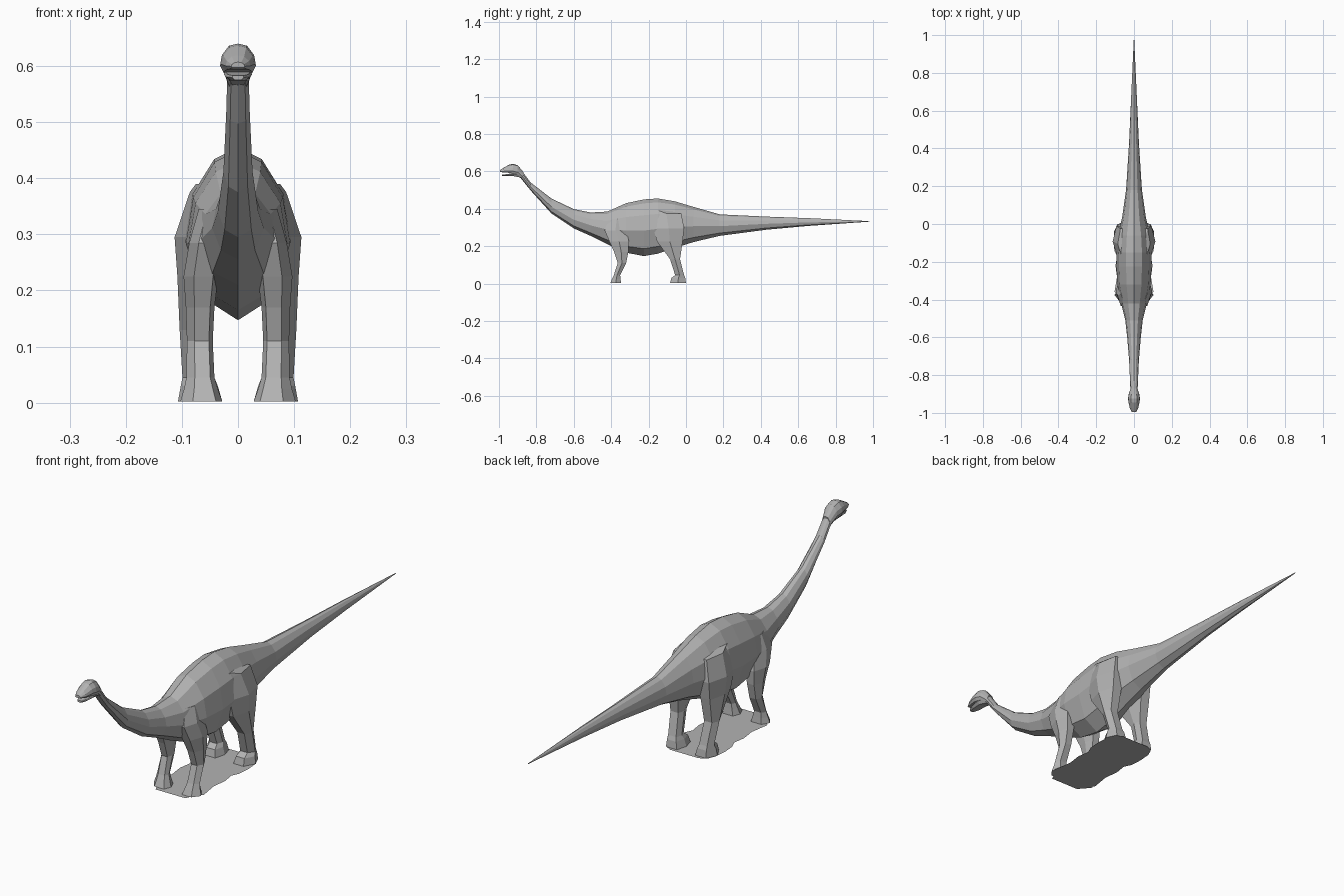
import bpy, bmesh

grey = bpy.data.materials.new("stone grey")
grey.diffuse_color = (0.45, 0.45, 0.45, 1)


def finish(bm, name):
    bmesh.ops.recalc_face_normals(bm, faces=bm.faces)
    mesh = bpy.data.meshes.new(name)
    bm.to_mesh(mesh)
    bm.free()
    mesh.materials.append(grey)
    obj = bpy.data.objects.new(name, mesh)
    bpy.context.collection.objects.link(obj)
    return obj


def loft(name, rings):
    """Skin equal-length point rings and cap both ends."""
    bm = bmesh.new()
    rows = [[bm.verts.new(p) for p in ring] for ring in rings]
    n = len(rows[0])
    for a, b in zip(rows, rows[1:]):
        for i in range(n):
            j = (i + 1) % n
            bm.faces.new((a[i], a[j], b[j], b[i]))
    bm.faces.new(rows[0])
    bm.faces.new(rows[-1])
    return finish(bm, name)


def spine(name, stations, half):
    """Loft along y; station = (y, top, bottom, half width)."""
    full = half + [(-u, t) for u, t in half[-2:0:-1]]
    loft(name, [[(u * w, y, b + t * (top - b)) for u, t in full]
                for y, top, b, w in stations])


# Half cross-section: (width fraction, height fraction), back to belly
SECTION = [(0, 1), (.45, .93), (.86, .72), (1, .45), (.66, .13), (0, 0)]

# Neck, trunk and tail
spine("body", [
    (-.92, .63, .585, .018), (-.885, .612, .565, .019), (-.83, .54, .497, .021),
    (-.72, .455, .375, .026), (-.60, .398, .295, .036), (-.51, .38, .255, .046),
    (-.42, .385, .21, .068), (-.32, .43, .165, .088), (-.225, .45, .147, .093),
    (-.15, .455, .16, .094), (-.06, .44, .19, .084), (.04, .41, .222, .062),
    (.18, .37, .255, .042), (.43, .358, .288, .026), (.65, .35, .308, .016),
    (.98, .334, .331, .001)], SECTION)

# Skull and lower jaw, slightly parted
spine("skull", [
    (-.995, .607, .597, .012), (-.975, .619, .594, .022), (-.945, .636, .592, .029),
    (-.925, .64, .588, .032), (-.90, .633, .583, .028), (-.87, .597, .56, .018)],
    [(0, 1), (.5, .93), (.9, .6), (1, .25), (.8, 0), (0, 0)])
spine("lower_jaw", [
    (-.985, .583, .575, .010), (-.96, .585, .574, .021), (-.92, .592, .574, .025),
    (-.88, .59, .566, .017)], [(0, 1), (.9, 1), (1, .6), (.6, 0), (0, 0)])


def leg(name, sections):
    """Six-sided limb down z; section = (z, y0, y1, x inner, x outer)."""
    for side, sx in (("right", 1), ("left", -1)):
        rings = []
        for z, y0, y1, xi, xo in sections:
            dy, dx = y1 - y0, xo - xi
            pts = [(.15, 0), (.7, 0), (1, .5), (.75, 1), (.15, 1), (0, .5)]
            rings.append([(sx * (xi + u * dx), y0 + v * dy, z) for u, v in pts])
        loft(f"{name}_{side}", rings)


leg("hind_leg", [
    (.39, -.19, -.10, .02, .075), (.375, -.185, -.025, .03, .086),
    (.295, -.175, -.01, .03, .113), (.225, -.155, -.018, .04, .108),
    (.13, -.085, -.032, .048, .104), (.045, -.058, -.010, .042, .099),
    (.03, -.078, -.004, .036, .102), (.002, -.085, 0, .028, .107)])
leg("front_leg", [
    (.345, -.41, -.33, .02, .07), (.285, -.435, -.32, .03, .087),
    (.225, -.41, -.305, .035, .097), (.17, -.385, -.308, .042, .093),
    (.11, -.365, -.32, .045, .091), (.045, -.386, -.352, .042, .092),
    (.025, -.395, -.35, .036, .096), (.002, -.405, -.347, .028, .103)])

# Thin jagged base sheet under the feet
edge = [(.01, .062), (-.005, .09), (-.04, .104), (-.09, .108), (-.14, .104),
        (-.17, .09), (-.22, .098), (-.28, .09), (-.36, .103), (-.375, .085),
        (-.42, .065)]
bm = bmesh.new()
rows = [[bm.verts.new((s * x, y, 0)) for s in (-1, 1)] for y, x in edge]
for a, b in zip(rows, rows[1:]):
    bm.faces.new((b[0], b[1], a[1], a[0]))
base = finish(bm, "base_sheet")
if base.data.polygons[0].normal.z < 0:
    base.data.flip_normals()
